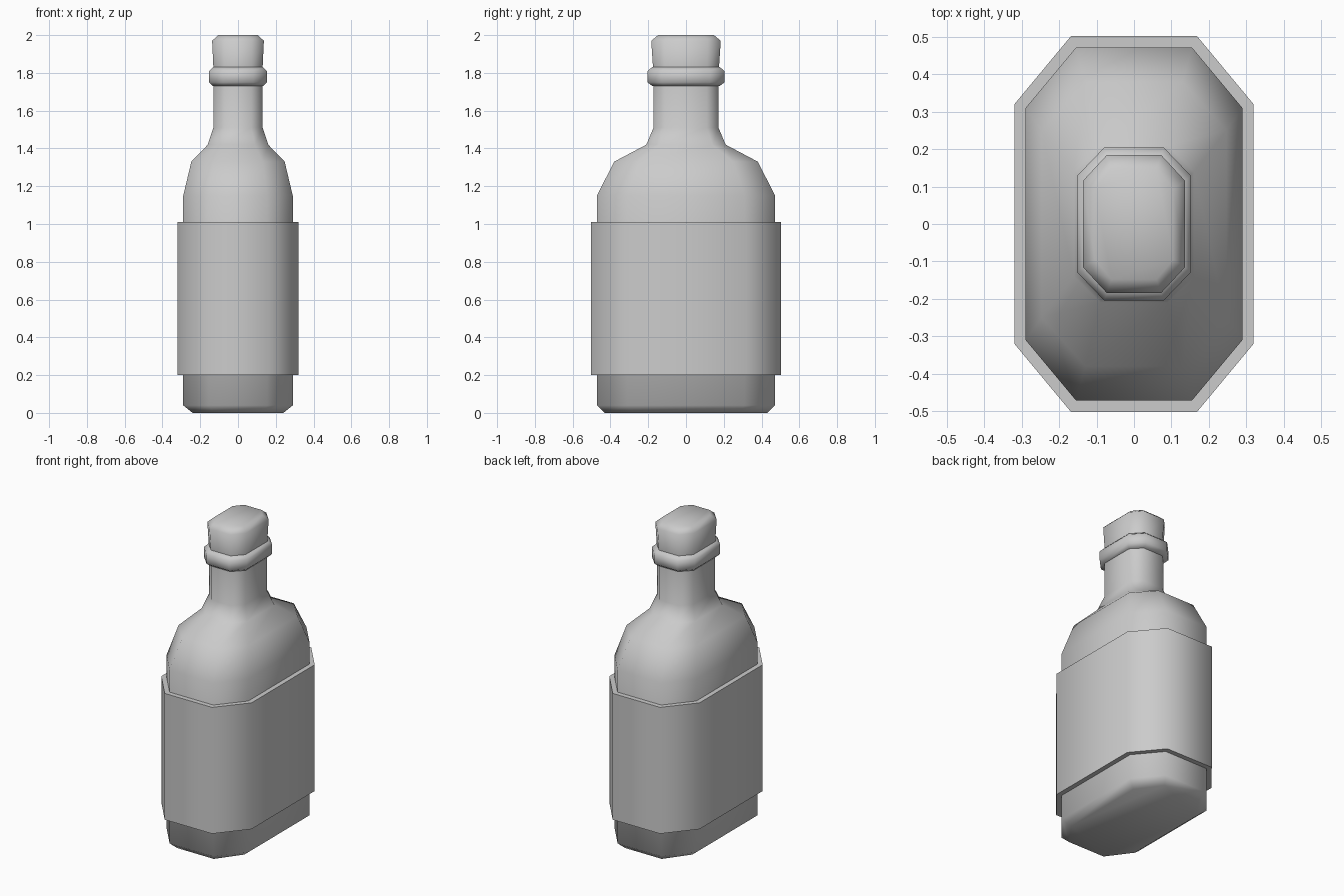
import bpy
import bmesh
import math

old = bpy.data.objects.get("Cube")
if old:
    bpy.data.objects.remove(old, do_unlink=True)

grey = bpy.data.materials.new("plain grey")
grey.use_nodes = True
colour = (0.6, 0.6, 0.6, 1)
grey.diffuse_color = colour
grey.node_tree.nodes["Principled BSDF"].inputs["Base Color"].default_value = colour


def octagon(bm, z, hx, hy, fx, fy):
    """Ring of eight corners: half sizes hx, hy and half flat lengths fx, fy."""
    quarter = [(hx, fy), (fx, hy)]
    half = quarter + [(-x, y) for x, y in reversed(quarter)]
    ring = half + [(-x, -y) for x, y in half]
    return [bm.verts.new((x, y, z)) for x, y in ring]


def loft(name, rows, closed=False):
    """Skin stacked octagons, then cap the ends or close them into a band."""
    bm = bmesh.new()
    rings = [octagon(bm, *row) for row in rows]
    pairs = list(zip(rings, rings[1:]))
    if closed:
        pairs.append((rings[-1], rings[0]))
    else:
        bm.faces.new(rings[0])
        bm.faces.new(rings[-1])
    for low, high in pairs:
        for i in range(8):
            j = (i + 1) % 8
            bm.faces.new((low[i], low[j], high[j], high[i]))
    bmesh.ops.recalc_face_normals(bm, faces=bm.faces)
    mesh = bpy.data.meshes.new(name)
    bm.to_mesh(mesh)
    bm.free()
    mesh.materials.append(grey)
    obj = bpy.data.objects.new(name, mesh)
    bpy.context.collection.objects.link(obj)
    bpy.ops.object.select_all(action="DESELECT")
    obj.select_set(True)
    bpy.context.view_layer.objects.active = obj
    bpy.ops.object.shade_smooth_by_angle(angle=math.radians(60))
    return obj


# Bottle body, shoulders and neck
loft("bottle", [
    (0.0, 0.24, 0.43, 0.13, 0.28),
    (0.04, 0.29, 0.472, 0.155, 0.31),
    (1.15, 0.29, 0.472, 0.155, 0.31),
    (1.33, 0.247, 0.38, 0.13, 0.25),
    (1.42, 0.16, 0.21, 0.09, 0.14),
    (1.51, 0.13, 0.172, 0.07, 0.11),
    (1.84, 0.13, 0.172, 0.07, 0.11),
])

# Label band wrapped around the body
loft("label_band", [
    (0.2, 0.29, 0.472, 0.155, 0.31),
    (0.2, 0.32, 0.503, 0.168, 0.32),
    (1.01, 0.32, 0.503, 0.168, 0.32),
    (1.01, 0.29, 0.472, 0.155, 0.31),
], closed=True)

# Rounded collar at the lip
loft("collar", [
    (1.73, 0.133, 0.178, 0.07, 0.112),
    (1.75, 0.153, 0.204, 0.08, 0.128),
    (1.81, 0.153, 0.204, 0.08, 0.128),
    (1.83, 0.133, 0.18, 0.07, 0.112),
])

# Stopper
loft("stopper", [
    (1.82, 0.13, 0.174, 0.07, 0.11),
    (1.97, 0.137, 0.184, 0.073, 0.115),
    (2.0, 0.105, 0.148, 0.06, 0.095),
])
